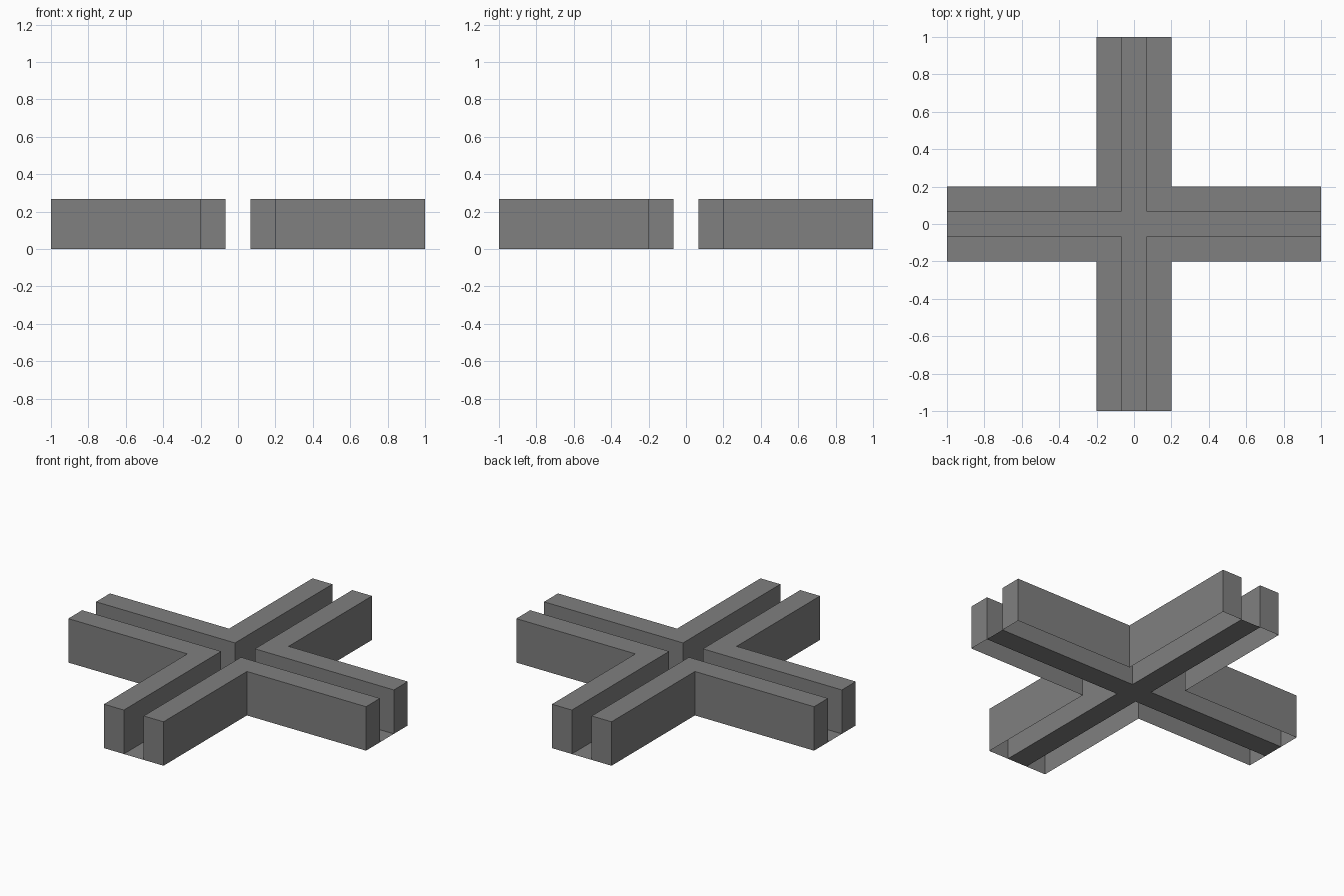
import bpy, bmesh
from mathutils import Vector

if "Cube" in bpy.data.objects:
    bpy.data.objects.remove(bpy.data.objects["Cube"])

INNER, OUTER, END, HEIGHT = 0.2 / 3, 0.2, 1.0, 0.8 / 3

# Dark grey surface
grey = bpy.data.materials.new("dark_grey")
grey.diffuse_color = (0.214, 0.214, 0.214, 1.0)
grey.use_nodes = True
grey.node_tree.nodes["Principled BSDF"].inputs["Base Color"].default_value = grey.diffuse_color


def prism_or_sheet(name, points, z=0.0, drop=0.0):
    """Flat face from a counter-clockwise outline, with optional skirt below it."""
    bm = bmesh.new()
    top = [bm.verts.new((x, y, z)) for x, y in points]
    bm.faces.new(top)
    if drop:
        low = [bm.verts.new(v.co - Vector((0, 0, drop))) for v in top]
        n = len(top)
        for i in range(n):
            j = (i + 1) % n
            bm.faces.new((top[j], top[i], low[i], low[j]))
    mesh = bpy.data.meshes.new(name)
    bm.to_mesh(mesh)
    bm.free()
    mesh.materials.append(grey)
    obj = bpy.data.objects.new(name, mesh)
    bpy.context.collection.objects.link(obj)
    return obj


# L-shaped hollow walls, open underneath, mirrored into all four quadrants
wall_outline = [(INNER, INNER), (END, INNER), (END, OUTER),
                (OUTER, OUTER), (OUTER, END), (INNER, END)]
walls = prism_or_sheet("corner_walls", wall_outline, HEIGHT, HEIGHT)
mirror = walls.modifiers.new("four_corners", 'MIRROR')
mirror.use_axis = (True, True, False)
mirror.use_mirror_merge = False

# Thin cross-shaped floor of the channel
arm = [(END, -INNER), (END, INNER), (INNER, INNER)]
floor_outline = []
for turn in range(4):
    floor_outline += arm
    arm = [(-y, x) for x, y in arm]
prism_or_sheet("channel_floor", floor_outline)
